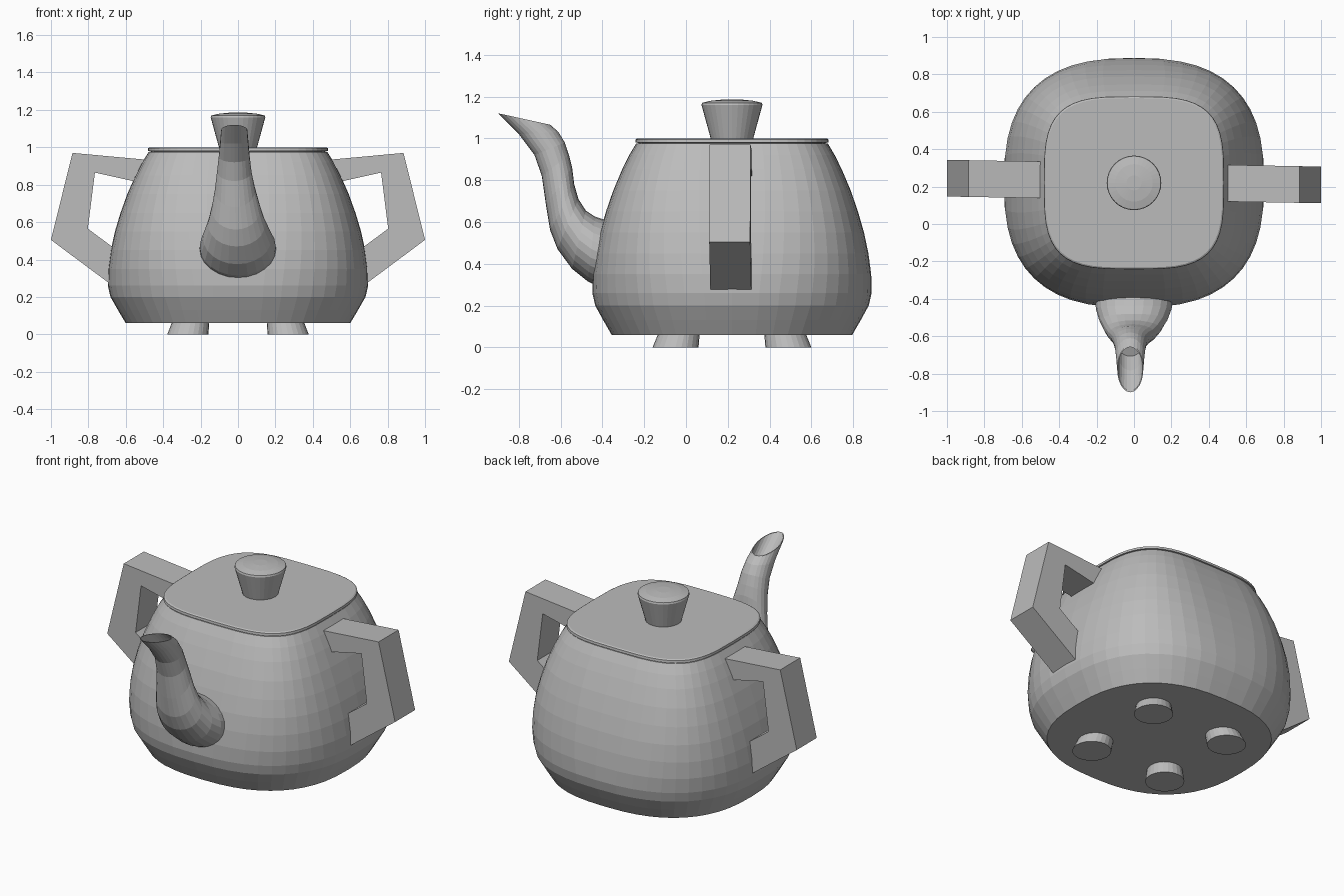
import bpy, bmesh, math
from mathutils import Vector

cube = bpy.data.objects.get("Cube")
if cube:
    bpy.data.objects.remove(cube, do_unlink=True)

CY = 0.22  # y of the pot's axis

clay = bpy.data.materials.new("grey_clay")
clay.use_nodes = True
GREY = (0.5, 0.5, 0.5, 1)
clay.diffuse_color = GREY
clay.node_tree.nodes["Principled BSDF"].inputs["Base Color"].default_value = GREY


def finish(name, bm):
    bmesh.ops.recalc_face_normals(bm, faces=bm.faces)
    mesh = bpy.data.meshes.new(name)
    bm.to_mesh(mesh)
    bm.free()
    mesh.materials.append(clay)
    obj = bpy.data.objects.new(name, mesh)
    bpy.context.collection.objects.link(obj)
    return obj


def loft(name, rings):
    """Skin a list of closed rings and cap both ends."""
    bm = bmesh.new()
    rows = [[bm.verts.new(p) for p in ring] for ring in rings]
    n = len(rows[0])
    for a, b in zip(rows, rows[1:]):
        for i in range(n):
            j = (i + 1) % n
            bm.faces.new((a[i], a[j], b[j], b[i]))
    bm.faces.new(rows[0])
    bm.faces.new(rows[-1])
    return finish(name, bm)


def oval(rx, ry, z, power=2, count=48, cx=0, cy=CY):
    """Superellipse ring: a higher power gives squarer corners."""
    ring = []
    for i in range(count):
        t = math.tau * i / count
        c, s = math.cos(t), math.sin(t)
        ring.append((cx + rx * math.copysign(abs(c) ** (2 / power), c),
                     cy + ry * math.copysign(abs(s) ** (2 / power), s), z))
    return ring


# Squarish body: height and half width
profile = [(0.06, 0.60), (0.13, 0.642), (0.2, 0.682), (0.26, 0.696), (0.35, 0.694),
           (0.45, 0.68), (0.55, 0.658), (0.65, 0.628), (0.75, 0.592),
           (0.85, 0.548), (0.92, 0.512), (0.975, 0.478)]
loft("body", [oval(r, r * 0.96, z, 2.5 + max(0, z - 0.26) * 1.4) for z, r in profile])

# Lid plate and knob
loft("lid", [oval(r, r * 0.96, z, 3.5) for z, r in
             [(0.965, 0.465), (0.978, 0.465), (0.98, 0.482), (0.995, 0.48), (1.0, 0.472)]])
loft("lid_knob", [oval(r, r, z, 2, 32) for z, r in
                  [(0.99, 0.1), (1.0, 0.102), (1.16, 0.146), (1.17, 0.143),
                   (1.18, 0.1), (1.186, 0.04)]])

# Four feet, splayed slightly outward
for sx, side in ((1, "left"), (-1, "right")):
    for sy, end in ((-1, "front"), (1, "back")):
        loft(f"{end}_{side}_foot",
             [oval(0.11, 0.11, 0, 2, 24, sx * 0.268, CY + sy * 0.27),
              oval(0.097, 0.097, 0.08, 2, 24, sx * 0.25, CY + sy * 0.25)])

# Angular handles, each an extruded outline turned a little about the axis
outline = [(0.46, 0.931), (0.885, 0.97), (1.0, 0.505), (0.62, 0.222),
           (0.56, 0.385), (0.803, 0.565), (0.765, 0.865), (0.46, 0.797)]
for sx, side in ((1, "left"), (-1, "right")):
    loft(f"{side}_handle",
         [[(sx * x, 0.227 - 0.018 * sx * x + d, z) for x, z in outline]
          for d in (-0.098, 0.098)])

# Curved spout: front and back point (y, z) of each section, then half width
sections = [((-0.40, 0.28), (-0.39, 0.61), 0.205), ((-0.47, 0.315), (-0.435, 0.625), 0.203),
            ((-0.545, 0.375), (-0.48, 0.655), 0.183), ((-0.615, 0.47), (-0.515, 0.71), 0.153),
            ((-0.65, 0.56), (-0.535, 0.78), 0.13), ((-0.67, 0.68), (-0.545, 0.86), 0.108),
            ((-0.69, 0.82), (-0.56, 0.92), 0.092), ((-0.725, 0.92), (-0.58, 0.98), 0.083),
            ((-0.80, 1.02), (-0.61, 1.03), 0.076), ((-0.90, 1.12), (-0.65, 1.065), 0.07)]


def spout_ring(section, scale=1, count=24):
    (fy, fz), (by, bz), w = section
    cx = -0.02 * min(1, (fz - 0.28) / 0.5)
    mid = Vector((cx, (fy + by) / 2, (fz + bz) / 2))
    half = Vector((0, (by - fy) / 2, (bz - fz) / 2))
    return [mid + scale * (half * math.sin(t) + Vector((w * math.cos(t), 0, 0)))
            for t in (math.tau * i / count for i in range(count))]


rings = [spout_ring(s) for s in sections]
# Thin lip and hollow mouth
rings += [spout_ring(sections[-1], 0.94), spout_ring(sections[-2], 0.82),
          spout_ring(sections[-3], 0.75)]
loft("spout", rings)
